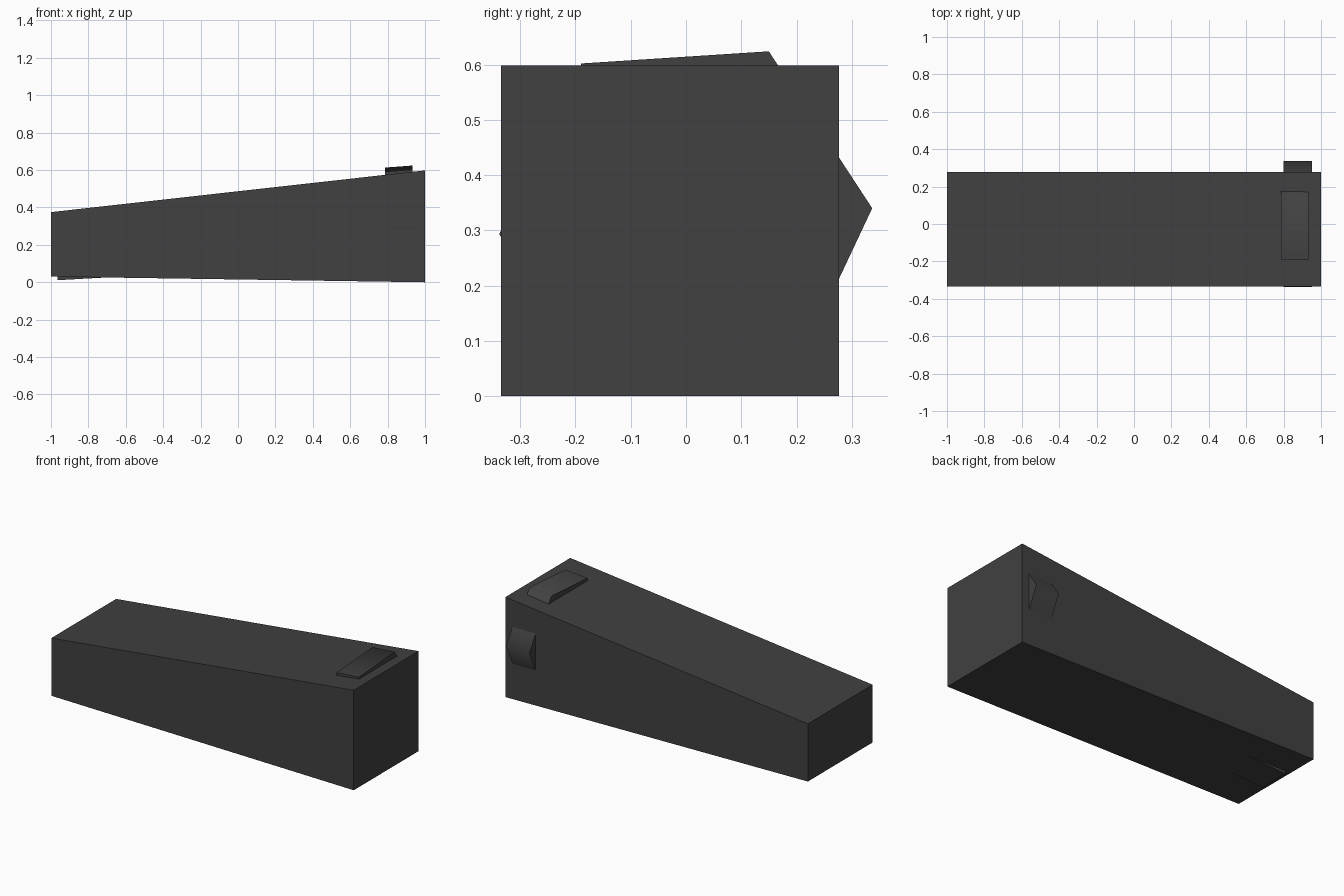
import bpy
import math
from mathutils import Vector

if "Cube" in bpy.data.objects:
    bpy.data.objects.remove(bpy.data.objects["Cube"], do_unlink=True)

charcoal = bpy.data.materials.new("charcoal")
charcoal.use_nodes = True
COLOUR = (0.052, 0.052, 0.052, 1)
charcoal.diffuse_color = COLOUR
charcoal.node_tree.nodes["Principled BSDF"].inputs["Base Color"].default_value = COLOUR


def prism(name, start, end, smooth=False):
    """Join two matching outlines into a closed solid."""
    n = len(start)
    faces = [tuple(range(n)), tuple(range(2 * n - 1, n - 1, -1))]
    faces += [(i, i + n, (i + 1) % n + n, (i + 1) % n) for i in range(n)]
    mesh = bpy.data.meshes.new(name)
    mesh.from_pydata([Vector(p) for p in start + end], [], faces)
    mesh.materials.append(charcoal)
    obj = bpy.data.objects.new(name, mesh)
    bpy.context.collection.objects.link(obj)
    # Make every face point outward
    bpy.ops.object.select_all(action="DESELECT")
    obj.select_set(True)
    bpy.context.view_layer.objects.active = obj
    bpy.ops.object.mode_set(mode="EDIT")
    bpy.ops.mesh.select_all(action="SELECT")
    bpy.ops.mesh.normals_make_consistent(inside=False)
    bpy.ops.object.mode_set(mode="OBJECT")
    if smooth:
        bpy.ops.object.shade_smooth_by_angle(angle=math.radians(70))
    return obj


def catch(name, outline, x0, x1, slope=0.0):
    """Ridge running along x, its (y, z) outline rising with the slope."""
    return prism(name, [(x0, y, z - slope * (x1 - x0)) for y, z in outline],
                 [(x1, y, z) for y, z in outline], True)


# Tapered body
side = [(-1, 0.03), (1, 0.0), (1, 0.598), (-1, 0.375)]
prism("body", [(x, -0.335, z) for x, z in side], [(x, 0.277, z) for x, z in side])

# Catch on the top of the tall end
catch("top_catch", [(-0.19, 0.57), (-0.19, 0.602), (0.15, 0.624), (0.185, 0.57)],
      0.785, 0.932, 0.075)

# Catches on the back and, almost flush, on the front
catch("back_catch", [(0.265, 0.45), (0.337, 0.34), (0.265, 0.187)], 0.80, 0.953)
catch("front_catch", [(-0.33, 0.31), (-0.338, 0.293), (-0.33, 0.28)], 0.80, 0.953)

# Low wedge under the short end
foot = [(-0.965, 0.04), (-0.965, 0.011), (-0.7, 0.026), (-0.7, 0.04)]
prism("bottom_catch", [(x, -0.1, z) for x, z in foot], [(x, 0.09, z) for x, z in foot])
